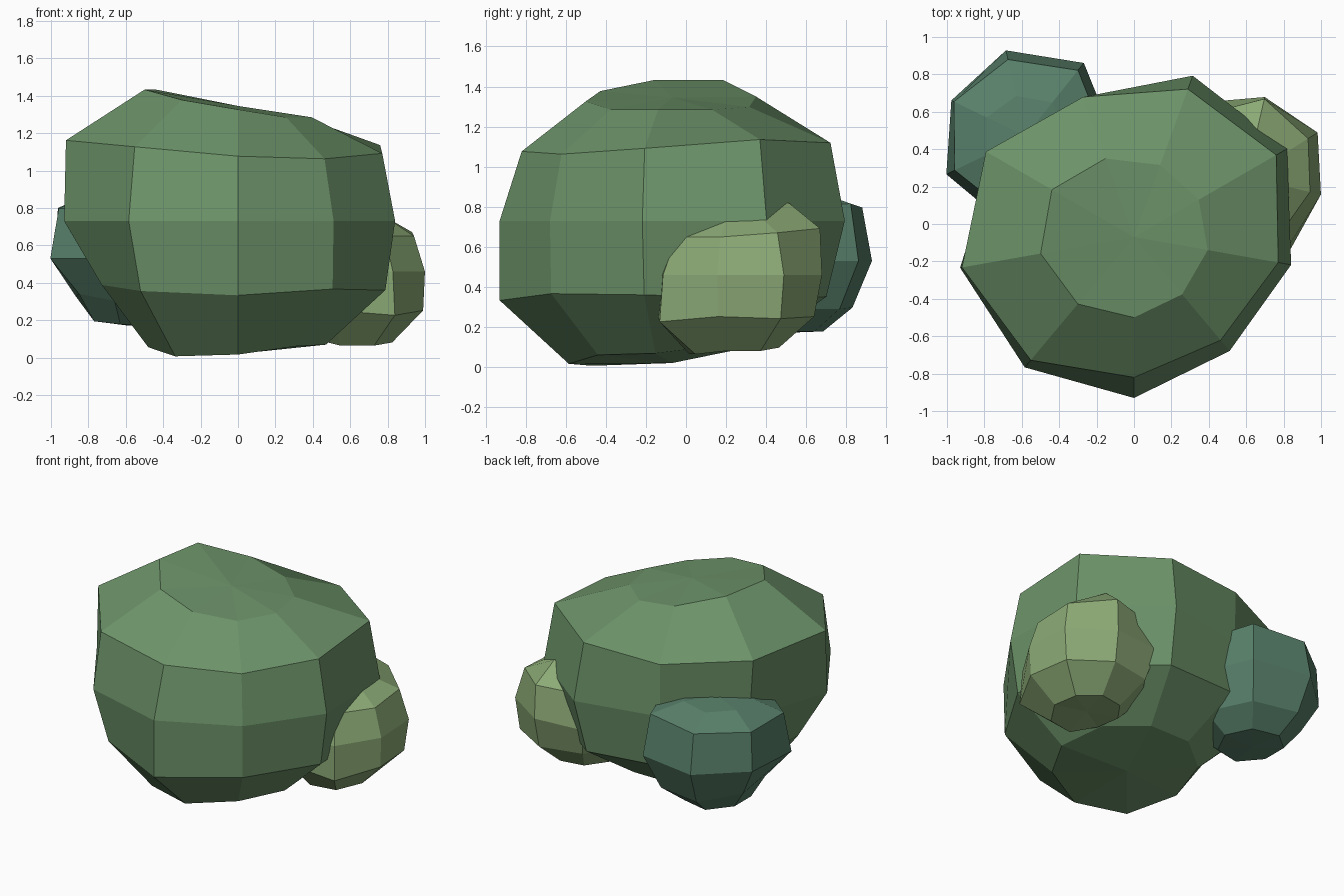
import bpy, bmesh
from math import cos, sin, radians, pi


def material(name, rgb):
    m = bpy.data.materials.new(name)
    m.diffuse_color = (*rgb, 1)
    return m


def blob(name, centre, start, rings, bottom_z, top_z, rgb):
    """Faceted lump: each ring is (height per unit radius, radii around the ring)."""
    cx, cy, cz = centre
    bm = bmesh.new()
    loops = []
    for slope, radii in rings:
        n = len(radii)
        loop = []
        for k, r in enumerate(radii):
            a = radians(start) + 2 * pi * k / n
            loop.append(bm.verts.new((cx + r * cos(a), cy + r * sin(a), cz + slope * r)))
        loops.append(loop)
    low = bm.verts.new((cx, cy, bottom_z))
    high = bm.verts.new((cx, cy, top_z))
    for k in range(n):
        j = (k + 1) % n
        bm.faces.new((low, loops[0][j], loops[0][k]))
        bm.faces.new((high, loops[-1][k], loops[-1][j]))
        for a, b in zip(loops, loops[1:]):
            bm.faces.new((a[k], a[j], b[j], b[k]))
    bmesh.ops.recalc_face_normals(bm, faces=bm.faces)
    me = bpy.data.meshes.new(name)
    bm.to_mesh(me)
    bm.free()
    me.materials.append(material(name + "_green", rgb))
    ob = bpy.data.objects.new(name, me)
    bpy.context.collection.objects.link(ob)
    return ob


# Large central foliage lump, nine sides
blob("main_foliage", (0, -0.07, 0.73), -90, [
    (-1.386, (.515, .483, .477, .45, .45, .45, .46, .487, .522)),
    (-.462, (.86, .787, .80, .84, .82, .77, .78, .74, .81)),
    (0, (.86, .795, .853, .945, .918, .79, .86, .944, .909)),
    (.462, (.75, .72, .783, .878, .842, .797, .914, .934, .859)),
    (1.386, (.43, .40, .40, .40, .41, .447, .507, .507, .467)),
], 0.02, 1.345, (.15, .29, .14))

# Small yellow-green lump at the right, eight sides
blob("right_foliage", (0.60, 0.25, 0.46), -58, [
    (-1.65, (.24, .23, .23, .22, .22, .22, .22, .24)),
    (-.52, (.45, .40, .42, .40, .39, .38, .38, .40)),
    (0, (.43, .41, .45, .44, .47, .42, .42, .42)),
    (.54, (.35, .35, .39, .43, .40, .38, .38, .37)),
    (1.33, (.21, .21, .22, .27, .24, .22, .22, .22)),
], 0.09, 0.82, (.26, .40, .18))

# Blue-green lump at the back left, seven sides
blob("left_foliage", (-0.58, 0.47, 0.53), 51.43, [
    (-1.6, (.22, .22, .21, .21, .22, .22, .22)),
    (-.63, (.38, .37, .32, .30, .36, .37, .38)),
    (0, (.50, .47, .44, .47, .48, .45, .47)),
    (.635, (.45, .42, .425, .42, .42, .41, .42)),
    (1.5, (.23, .22, .23, .23, .22, .22, .22)),
], 0.17, 0.88, (.098, .216, .144))
